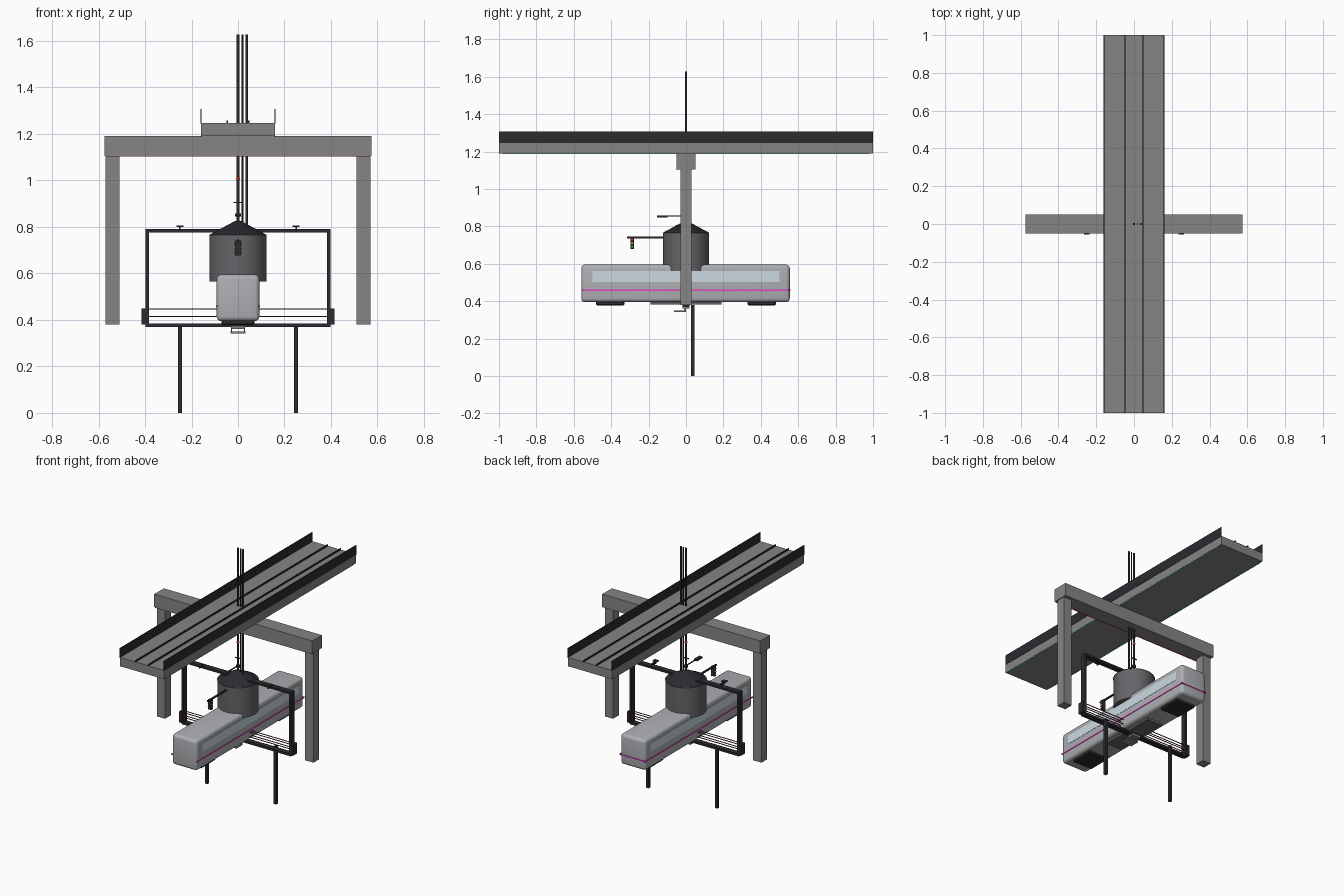
import bpy, bmesh, math

if "Cube" in bpy.data.objects:
    bpy.data.objects.remove(bpy.data.objects["Cube"])

def material(name, rgb):
    m = bpy.data.materials.new(name)
    m.diffuse_color = (*rgb, 1)
    m.use_nodes = True
    m.node_tree.nodes["Principled BSDF"].inputs["Base Color"].default_value = m.diffuse_color
    return m

CONC = material("concrete", (0.24, 0.235, 0.23))
DARK = material("dark_metal", (0.025, 0.025, 0.03))
TANK = material("tank_metal", (0.13, 0.13, 0.14))
SHELL = material("shell", (0.42, 0.43, 0.45))
GLASS = material("glass", (0.6, 0.7, 0.75))
PINK = material("pink", (0.8, 0.05, 0.55))
TEAL = material("teal", (0.05, 0.5, 0.5))
WIRE = material("wire_red", (0.12, 0.02, 0.03))
RED = material("red", (0.8, 0.05, 0.03))
AMBER = material("amber", (0.9, 0.45, 0.03))
GREEN = material("green", (0.05, 0.6, 0.1))

def finish(name, bm, mat):
    me = bpy.data.meshes.new(name)
    bm.to_mesh(me)
    bm.free()
    o = bpy.data.objects.new(name, me)
    bpy.context.collection.objects.link(o)
    me.materials.append(mat)
    return o

def smooth(o):
    bpy.context.view_layer.objects.active = o
    o.select_set(True)
    bpy.ops.object.shade_smooth_by_angle(angle=math.radians(35))
    o.select_set(False)

def box(name, x, y, z, mat, bevel=0, seg=1):
    """Box from (min, max) ranges on each axis."""
    bm = bmesh.new()
    bmesh.ops.create_cube(bm, size=1)
    for v in bm.verts:
        v.co = [r[0] + (c + 0.5) * (r[1] - r[0]) for c, r in zip(v.co, (x, y, z))]
    if bevel:
        bmesh.ops.bevel(bm, geom=bm.edges[:], offset=bevel, segments=seg,
                        profile=0.5, affect='EDGES')
    o = finish(name, bm, mat)
    if seg > 1:
        smooth(o)
    return o

def pair(name, x, y, z, mat, bevel=0):
    """Two boxes mirrored across x = 0."""
    box(name + "_right", x, y, z, mat, bevel)
    box(name + "_left", (-x[1], -x[0]), y, z, mat, bevel)

def cone(name, x, y, z0, z1, r0, r1, mat, n=48):
    bm = bmesh.new()
    bmesh.ops.create_cone(bm, cap_ends=True, segments=n, radius1=r0, radius2=r1, depth=z1 - z0)
    bmesh.ops.translate(bm, vec=(x, y, (z0 + z1) / 2), verts=bm.verts)
    o = finish(name, bm, mat)
    smooth(o)
    return o

def ball(name, co, r, mat):
    bm = bmesh.new()
    bmesh.ops.create_uvsphere(bm, u_segments=12, v_segments=8, radius=r)
    bmesh.ops.translate(bm, vec=co, verts=bm.verts)
    smooth(finish(name, bm, mat))

# elevated deck with side walls, rails and edge lights
box("deck", (-.16, .16), (-1, 1), (1.19, 1.248), CONC)
pair("deck_wall", (.157, .162), (-1, 1), (1.245, 1.308), DARK)
pair("deck_rail", (.044, .050), (-1, 1), (1.247, 1.258), DARK)
pair("deck_edge_light", (.155, .159), (-.98, .98), (1.187, 1.192), TEAL)

# portal support
box("portal_beam", (-.575, .575), (-.05, .05), (1.105, 1.19), CONC)
pair("portal_leg", (.51, .57), (-.03, .03), (.38, 1.106), CONC)
box("beam_light", (-.57, .57), (-.05, -.046), (1.102, 1.107), PINK)

# dark gate frame with posts, end blocks and wires
pair("frame_side", (.383, .397), (-.018, .018), (.37, .79), DARK)
box("frame_top", (-.397, .397), (-.018, .018), (.777, .79), DARK)
box("frame_bottom", (-.397, .397), (-.018, .018), (.37, .384), DARK)
pair("frame_end_block", (.395, .415), (-.022, .022), (.38, .45), DARK)
pair("frame_post", (.241, .259), (.026, .045), (0, .38), DARK)
pair("frame_plate", (.235, .265), (-.056, -.03), (.80, .806), DARK)
pair("plate_bracket", (.247, .253), (-.045, 0), (.785, .801), DARK)
for i, z in enumerate((.415, .446)):
    for j, y in enumerate((-.012, .012)):
        box(f"wire_{i}{j}", (-.41, .41), (y - .002, y + .002), (z - .002, z + .002), WIRE)

# railcar with rounded shell, windows and stripes
box("car_body", (-.092, .092), (-.56, .555), (.395, .595), SHELL, .02, 4)
pair("car_window", (.088, .0935), (-.5, .5), (.503, .56), GLASS)
pair("car_stripe", (.089, .095), (-.56, .556), (.455, .462), PINK)
box("car_back_stripe", (-.092, .092), (.552, .558), (.455, .462), PINK)
for name, s in (("front", -1), ("back", 1)):
    y = sorted((s * .33, s * .48))
    box(f"bogie_{name}", (-.07, .07), y, (.378, .405), DARK, .005)

# underfloor equipment and hanging step
box("under_plate", (-.055, .055), (-.19, .19), (.382, .397), TANK)
box("under_step", (-.033, .033), (-.065, 0), (.342, .350), CONC)
box("under_tray", (-.03, .03), (-.02, .02), (.36, .372), CONC)
pair("step_hanger", (.026, .031), (-.01, .0), (.348, .385), CONC)

# tank with conical roof, cables above
cone("tank", 0, 0, .565, .768, .122, .122, TANK)
cone("tank_roof", 0, 0, .765, .826, .125, .012, DARK)
for i, (x, r, z0) in enumerate(((0, .006, .81), (.019, .004, .80), (.038, .006, .79))):
    cone(f"cable_{i}", x, 0, z0, 1.628, r, r, DARK, 12)
ball("cable_beacon", (0, 0, 1.008), .009, RED)
box("cable_clamp", (-.02, .02), (-.003, .003), (.902, .907), DARK)
cone("cable_collar", 0, 0, .845, .857, .013, .013, DARK, 16)

# upper sensor arm
box("sensor_arm", (-.003, .003), (-.15, -.0), (.852, .857), DARK)
box("sensor_head", (-.012, .012), (-.155, -.10), (.848, .858), DARK)

# signal arm with three lamps
box("signal_arm", (-.005, .005), (-.315, -.11), (.736, .745), DARK)
box("signal_box", (-.012, .012), (-.296, -.279), (.678, .742), DARK)
for n, z, m in (("red", .729, RED), ("amber", .71, AMBER), ("green", .691, GREEN)):
    for side in (-1, 1):
        ball(f"signal_{n}_{side}", (side * .011, -.2875, z), .007, m)
